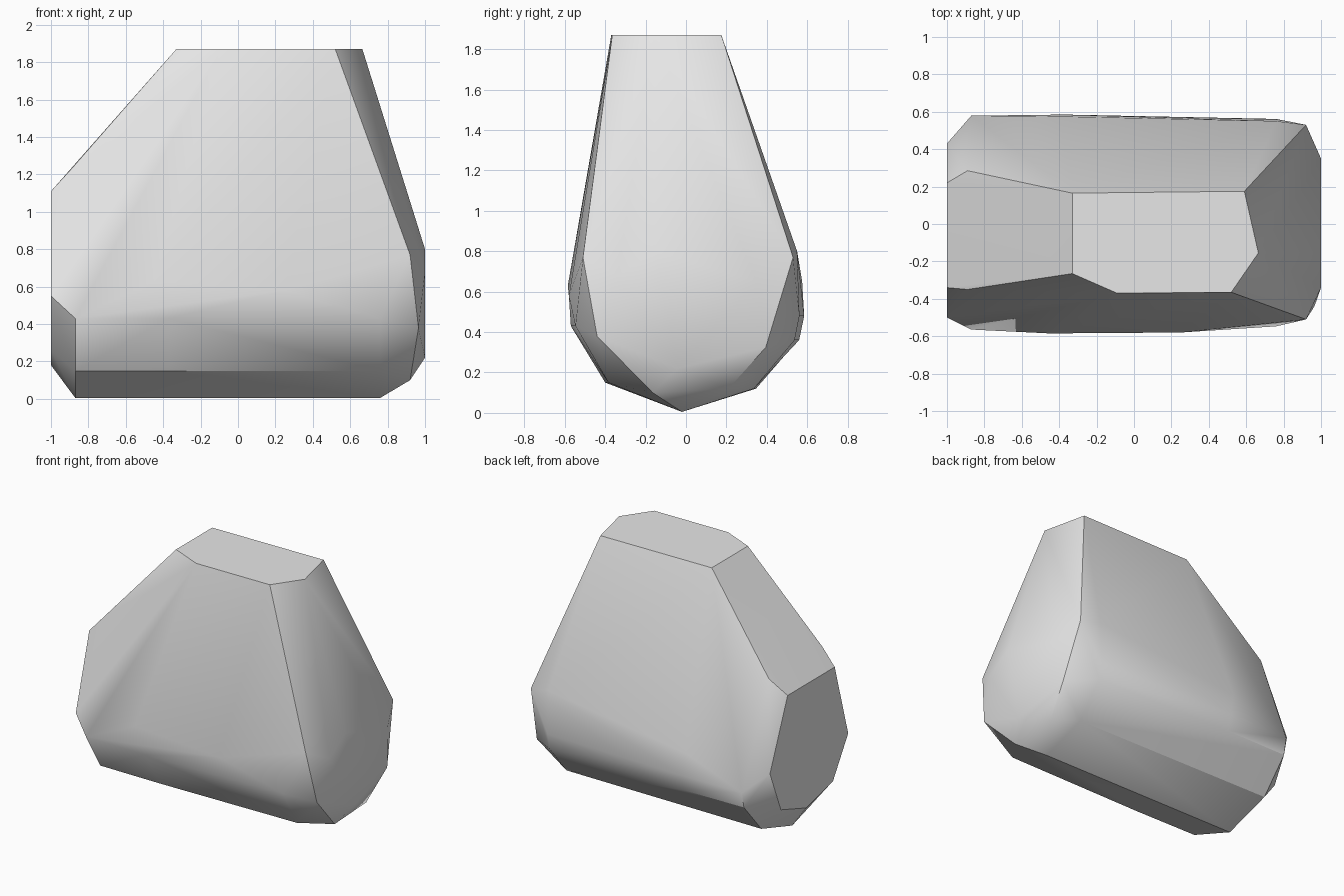
import bpy
import bmesh
import math

cube = bpy.data.objects.get("Cube")
if cube:
    bpy.data.objects.remove(cube, do_unlink=True)

# Single stone colour
grey = bpy.data.materials.new("light grey")
grey.use_nodes = True
colour = (0.8, 0.8, 0.8, 1.0)
grey.diffuse_color = colour
grey.node_tree.nodes["Principled BSDF"].inputs["Base Color"].default_value = colour


def slice_x(x, profile, width=1.0):
    """Place a (y, z) profile across the body at x."""
    return [(x, y * width, z) for y, z in profile]


def slice_z(z, outline):
    """Place an (x, y) outline at height z."""
    return [(x, y, z) for x, y in outline]


def faceted_hull(name, points, material):
    """Wrap the section points in one convex faceted skin."""
    bm = bmesh.new()
    for point in points:
        bm.verts.new(point)
    hull = bmesh.ops.convex_hull(bm, input=bm.verts[:])
    spare = {g for g in hull["geom_interior"] + hull["geom_unused"]
             if isinstance(g, bmesh.types.BMVert)}
    bmesh.ops.delete(bm, geom=list(spare), context="VERTS")
    bmesh.ops.dissolve_limit(bm, angle_limit=math.radians(1),
                             verts=bm.verts[:], edges=bm.edges[:])
    bmesh.ops.recalc_face_normals(bm, faces=bm.faces[:])
    mesh = bpy.data.meshes.new(name)
    bm.to_mesh(mesh)
    bm.free()
    mesh.materials.append(material)
    obj = bpy.data.objects.new(name, mesh)
    bpy.context.collection.objects.link(obj)
    return obj


# Rounded belly, repeated along the length
belly = [(-0.57, 0.43), (-0.40, 0.15), (-0.02, 0.005),
         (0.35, 0.12), (0.56, 0.36), (0.585, 0.48)]
points = slice_x(-0.87, belly, 0.99)
points += slice_x(-0.37, belly)
points += slice_x(0.76, belly, 0.96)
points += [(-0.37, -0.02, 0)]

# Fullest line of the front and back flanks
points += [(-0.45, -0.585, 0.63), (0.25, -0.58, 0.58),
           (-0.4, 0.575, 0.65), (0.76, 0.55, 0.8)]

# Flat cut at the top
points += slice_z(1.87, [(-0.33, 0.165), (0.59, 0.175), (0.665, -0.155),
                         (0.52, -0.365), (-0.09, -0.37), (-0.33, -0.265)])

# Flat end at the long slope, with its upper shoulder
points += slice_x(-1, [(0.22, 1.11), (-0.34, 1.11), (-0.50, 0.55), (-0.32, 0.26),
                       (0, 0.18), (0.3, 0.28), (0.43, 0.6)])
points += slice_x(-0.89, [(0.285, 1.23), (-0.35, 1.23)])

# Bevelled steep end
points += slice_x(0.92, [(-0.51, 0.77), (-0.165, 0.10), (0.21, 0.12), (0.53, 0.77)])
points += slice_x(0.965, [(-0.44, 0.38), (0.395, 0.325)])
points += slice_x(1, [(-0.04, 0.22), (-0.34, 0.68), (-0.15, 0.8), (0.35, 0.65)])

rock = faceted_hull("faceted_rock", points, grey)

# Soft facets with crisp main edges
bpy.ops.object.select_all(action="DESELECT")
rock.select_set(True)
bpy.context.view_layer.objects.active = rock
bpy.ops.object.shade_smooth_by_angle(angle=math.radians(30))
